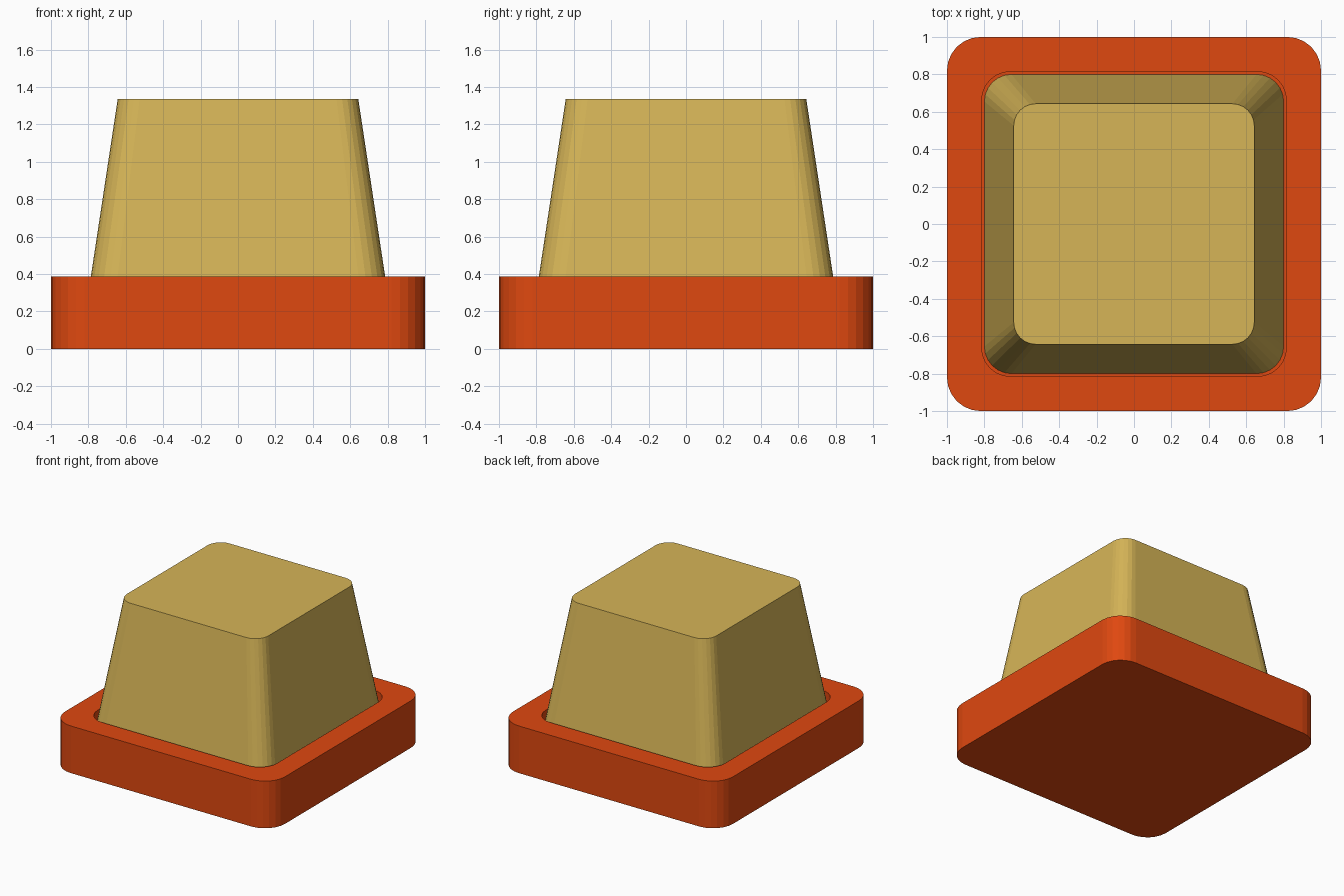
import bpy, bmesh
from math import cos, sin, pi

if "Cube" in bpy.data.objects:
    bpy.data.objects.remove(bpy.data.objects["Cube"])

SEG = 6  # facets per rounded corner


def rounded_square(half, radius, z):
    pts = []
    for k, (sx, sy) in enumerate([(1, 1), (-1, 1), (-1, -1), (1, -1)]):
        for i in range(SEG + 1):
            a = (k + i / SEG) * pi / 2
            pts.append((sx * (half - radius) + radius * cos(a),
                        sy * (half - radius) + radius * sin(a), z))
    return pts


def loft(name, sections, color):
    """Skin a stack of (half width, corner radius, z) sections, capping both ends."""
    bm = bmesh.new()
    rings = [[bm.verts.new(p) for p in rounded_square(*s)] for s in sections]
    n = len(rings[0])
    for a, b in zip(rings, rings[1:]):
        for i in range(n):
            j = (i + 1) % n
            bm.faces.new((a[i], a[j], b[j], b[i]))
    bm.faces.new(rings[0][::-1])
    bm.faces.new(rings[-1])
    mesh = bpy.data.meshes.new(name)
    bm.to_mesh(mesh)
    bm.free()
    mat = bpy.data.materials.new(name + "_color")
    mat.diffuse_color = (*color, 1)
    mat.use_nodes = True
    mat.node_tree.nodes["Principled BSDF"].inputs["Base Color"].default_value = mat.diffuse_color
    mesh.materials.append(mat)
    obj = bpy.data.objects.new(name, mesh)
    bpy.context.collection.objects.link(obj)
    return obj


# Square base with a shallow socket sunk into its top
loft("base", [(1.0, 0.18, 0.0), (1.0, 0.18, 0.387),
              (0.815, 0.155, 0.387), (0.815, 0.155, 0.30)], (0.74, 0.065, 0.005))

# Tapered button seated in the socket
loft("button", [(0.80, 0.145, 0.30), (0.643, 0.117, 1.337)], (0.67, 0.46, 0.095))
